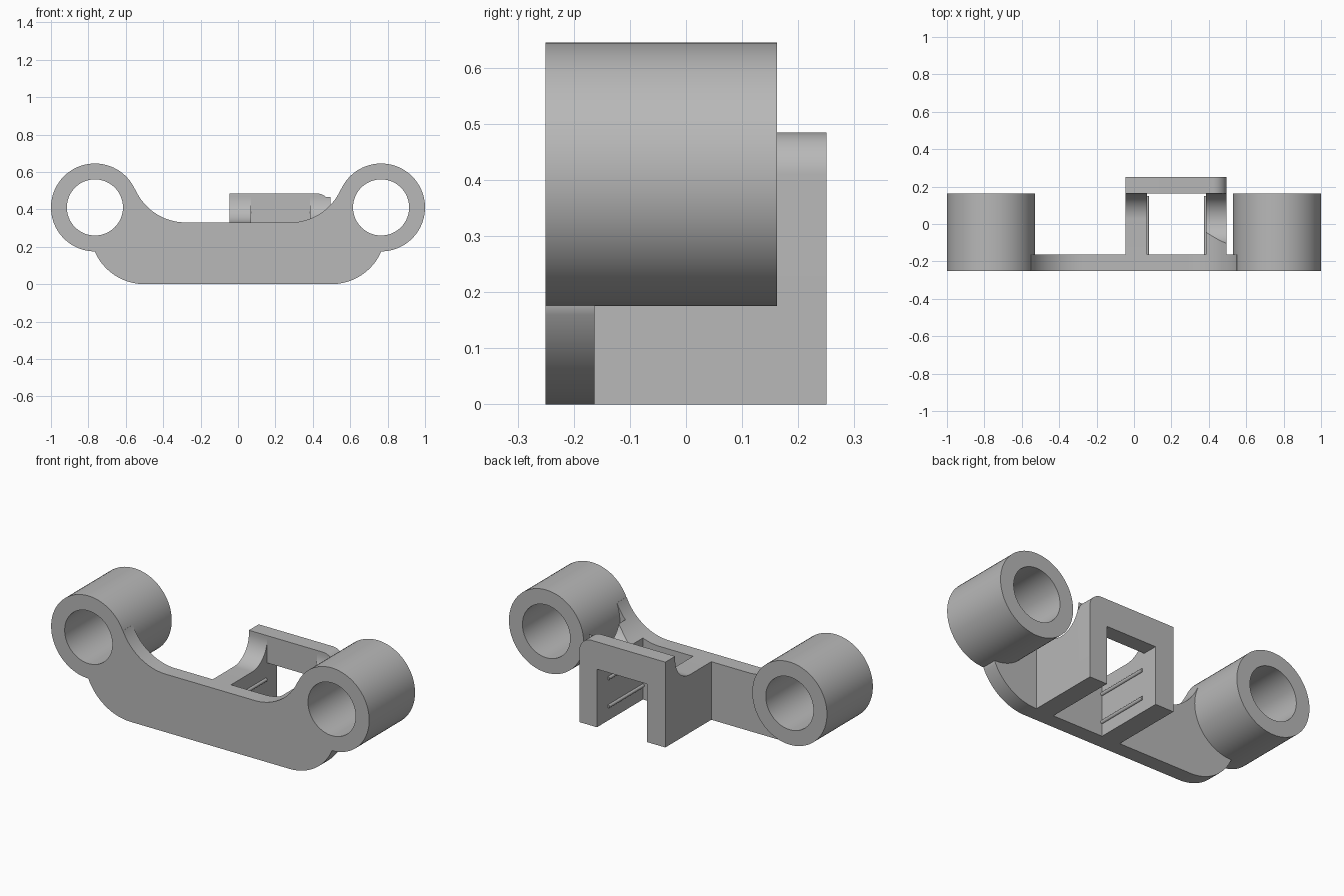
import bpy, bmesh
from math import sin, cos, radians, degrees, atan2, sqrt

if "Cube" in bpy.data.objects:
    bpy.data.objects.remove(bpy.data.objects["Cube"])

grey = bpy.data.materials.new("plain_grey")
grey.use_nodes = True
grey.diffuse_color = (0.48, 0.48, 0.48, 1)
grey.node_tree.nodes["Principled BSDF"].inputs["Base Color"].default_value = grey.diffuse_color

# Main dimensions
FRONT, PLATE_BACK, TUBE_BACK, BACK = -0.25, -0.163, 0.162, 0.25
TX, TZ, R_OUT, R_IN = 0.765, 0.41, 0.235, 0.15
DECK = 0.33
X0, X1, X2, X3 = -0.045, 0.07, 0.385, 0.495
GROOVE_R = 0.136
GROOVE_Y, GROOVE_Z = TUBE_BACK - GROOVE_R, DECK + GROOVE_R
SWEEP_X, SWEEP_R = 0.28, 0.293
SWEEP_Z = DECK + SWEEP_R


def arc(cx, cy, r, a0, a1, n=24):
    angles = [radians(a0 + (a1 - a0) * i / n) for i in range(n + 1)]
    return [(cx + r * cos(a), cy + r * sin(a)) for a in angles]


def finish(name, bm):
    bmesh.ops.recalc_face_normals(bm, faces=bm.faces)
    mesh = bpy.data.meshes.new(name)
    bm.to_mesh(mesh)
    bm.free()
    mesh.materials.append(grey)
    obj = bpy.data.objects.new(name, mesh)
    bpy.context.collection.objects.link(obj)
    smooth(obj)
    return obj


def smooth(obj):
    bpy.ops.object.select_all(action='DESELECT')
    obj.select_set(True)
    bpy.context.view_layer.objects.active = obj
    bpy.ops.object.shade_smooth_by_angle(angle=radians(30))


def prism(name, pts, lo, hi, axis="y"):
    """Extrude an outline along y (points are x, z) or along x (points are y, z)."""
    bm = bmesh.new()
    place = (lambda p, d: (p[0], d, p[1])) if axis == "y" else (lambda p, d: (d, p[0], p[1]))
    a = [bm.verts.new(place(p, lo)) for p in pts]
    b = [bm.verts.new(place(p, hi)) for p in pts]
    bm.faces.new(a)
    bm.faces.new(b[::-1])
    for i in range(len(pts)):
        j = (i + 1) % len(pts)
        bm.faces.new((a[i], a[j], b[j], b[i]))
    return finish(name, bm)


def tube(name, cx):
    bm = bmesh.new()
    n = 72
    loops = []
    for r, y in ((R_OUT, FRONT), (R_OUT, TUBE_BACK), (R_IN, TUBE_BACK), (R_IN, FRONT)):
        loops.append([bm.verts.new((x, y, z)) for x, z in arc(cx, TZ, r, 0, 360, n)[:-1]])
    for k in range(4):
        p, q = loops[k], loops[(k + 1) % 4]
        for i in range(n):
            j = (i + 1) % n
            bm.faces.new((p[i], p[j], q[j], q[i]))
    return finish(name, bm)


# End tubes
tube("left_tube", TX)
tube("right_tube", -TX)

# Front plate: one half outline, mirrored, tucked into the tube walls
touch = degrees(atan2(SWEEP_Z - TZ, SWEEP_X - TX))
foot_x, foot_r = 0.5, 0.29
foot_end = degrees(atan2(-sqrt(foot_r**2 - (TX - foot_x)**2), TX - foot_x))
half = arc(foot_x, foot_r, foot_r, -90, foot_end)
half += arc(TX, TZ, R_OUT - 0.01, 270, touch)
sweep = arc(SWEEP_X, SWEEP_Z, SWEEP_R, touch - 180, -90, 32)
half += sweep
prism("front_plate", half + [(-x, z) for x, z in reversed(half)], FRONT, PLATE_BACK)

# Bracket back frame with an opening below and one rounded top corner
frame = [(X0, 0), (X1, 0), (X1, DECK), (X2, DECK), (X2, 0), (X3, 0)]
frame += arc(X3 - 0.075, 0.41, 0.075, 0, 90, 16) + [(X0, 0.485)]
prism("bracket_frame", frame, TUBE_BACK, BACK)

# Bracket side walls with a rounded trough along the top
back_curve = arc(GROOVE_Y, GROOVE_Z, GROOVE_R, 0, -90)
base = [(PLATE_BACK, 0), (TUBE_BACK, 0)]
prism("right_wall", base + back_curve + [(PLATE_BACK, DECK)], X0, X1, "x")
trough = arc(GROOVE_Y, GROOVE_Z, GROOVE_R, 0, -180, 48)
wall = prism("left_wall", base + trough + [(PLATE_BACK, GROOVE_Z)], X2, X3, "x")

# Trim the left wall to the sweep of the plate
cutter = prism("wall_trim", sweep + [(SWEEP_X, 0.8), (0.6, 0.8)], FRONT, GROOVE_Y)
cutter.hide_render = True
mod = wall.modifiers.new("trim", 'BOOLEAN')
mod.operation = 'DIFFERENCE'
mod.solver = 'EXACT'
mod.object = cutter
bpy.context.view_layer.objects.active = wall
bpy.ops.object.modifier_apply(modifier=mod.name)
bpy.data.objects.remove(cutter)
smooth(wall)

# Thin grip ridges inside the bracket
for side, x in (("right", X1), ("left", X2)):
    for level, z in (("lower", 0.08), ("upper", 0.24)):
        prism(f"{side}_{level}_ridge", arc(x, z, 0.01, 0, 360, 16)[:-1], PLATE_BACK, 0.15)
